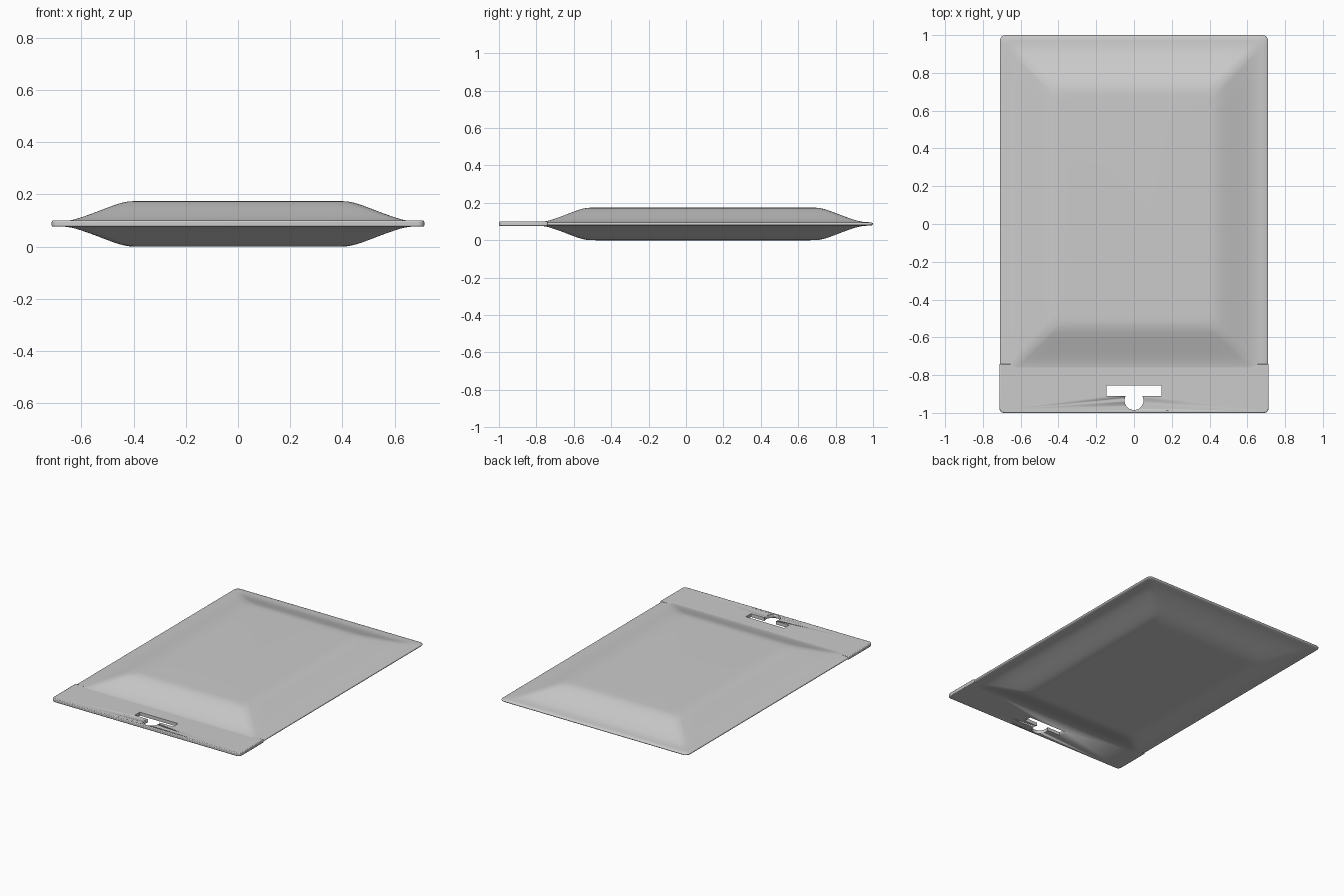
import bpy, bmesh
from math import sin, cos, radians, pi

if "Cube" in bpy.data.objects:
    bpy.data.objects.remove(bpy.data.objects["Cube"])

MID = 0.0875


def finish(name, bm, angle=40):
    bmesh.ops.recalc_face_normals(bm, faces=bm.faces)
    me = bpy.data.meshes.new(name)
    bm.to_mesh(me)
    bm.free()
    ob = bpy.data.objects.new(name, me)
    bpy.context.collection.objects.link(ob)
    bpy.ops.object.select_all(action='DESELECT')
    bpy.context.view_layer.objects.active = ob
    ob.select_set(True)
    bpy.ops.object.shade_smooth_by_angle(angle=radians(angle))
    return ob


def rounded_rect(hx, y0, y1, r, n=6, side=12):
    """Rounded rectangle outline with evenly divided sides."""
    pts = []
    centres = [(hx - r, y1 - r), (-hx + r, y1 - r), (-hx + r, y0 + r), (hx - r, y0 + r)]
    arcs = [[(cx + r * cos(pi / 2 * (q + i / n)), cy + r * sin(pi / 2 * (q + i / n)))
             for i in range(n + 1)] for q, (cx, cy) in enumerate(centres)]
    for q in range(4):
        pts += arcs[q]
        a, b = arcs[q][-1], arcs[(q + 1) % 4][0]
        pts += [(a[0] + (b[0] - a[0]) * k / side, a[1] + (b[1] - a[1]) * k / side)
                for k in range(1, side)]
    return pts


def prism(name, pts, z0, z1, angle=40):
    bm = bmesh.new()
    f = bm.faces.new([bm.verts.new((x, y, z0)) for x, y in pts])
    ext = bmesh.ops.extrude_face_region(bm, geom=[f])
    top = [v for v in ext['geom'] if isinstance(v, bmesh.types.BMVert)]
    bmesh.ops.translate(bm, verts=top, vec=(0, 0, z1 - z0))
    return finish(name, bm, angle)


# Padded pouch: nested outlines from the thin sealed rim up to the flat panel
profile = [(0, 0.002), (0.002, 0.005), (0.008, 0.008), (0.03, 0.0095), (0.055, 0.0115),
           (0.08, 0.016), (0.11, 0.025), (0.15, 0.039), (0.2, 0.058), (0.24, 0.073),
           (0.265, 0.0805), (0.29, 0.0855), (0.31, 0.0868), (0.34, 0.0875)]
rings = [(d, -h) for d, h in reversed(profile)] + profile
rings = [(d, h) for d, h in [(d, -h) for d, h in reversed(profile)] + [(d, h) for d, h in profile]]
bm = bmesh.new()
loops = []
for d, h in rings:
    outline = rounded_rect(0.71 - d, -0.82 + d, 1.0 - d, 0.03 + 0.06 * d)
    loops.append([bm.verts.new((x, y, MID + h)) for x, y in outline])
for a, b in zip(loops, loops[1:]):
    for i in range(len(a)):
        j = (i + 1) % len(a)
        bm.faces.new((a[i], a[j], b[j], b[i]))
bm.faces.new(loops[0])
bm.faces.new(loops[-1])
finish("padded_pouch", bm, 60)

# Header card with rounded outer corners
r, hx = 0.025, 0.713
card = [(hx, -0.74), (-hx, -0.74)]
card += [(-hx + r + r * cos(a), -1 + r + r * sin(a)) for a in [pi + pi / 12 * i for i in range(7)]]
card += [(hx - r + r * cos(a), -1 + r + r * sin(a)) for a in [1.5 * pi + pi / 12 * i for i in range(7)]]
header = prism("header_card", card, 0.077, 0.1)
bev = header.modifiers.new("soft_edges", 'BEVEL')
bev.width, bev.segments, bev.limit_method = 0.005, 2, 'ANGLE'
bev.angle_limit = radians(40)

# Hanging slot: wide bar with a round notch
slot = [(-0.145, -0.91), (-0.145, -0.855), (0.145, -0.855), (0.145, -0.91)]
slot += [(0.05 * cos(radians(a)), -0.935 + 0.05 * sin(radians(a))) for a in range(30, -211, -10)]
cutter = prism("slot_cutter", slot, 0.0, 0.2)
cutter.hide_render = True
cutter.hide_set(True)
cut = header.modifiers.new("hanging_slot", 'BOOLEAN')
cut.operation, cut.object, cut.solver = 'DIFFERENCE', cutter, 'EXACT'
